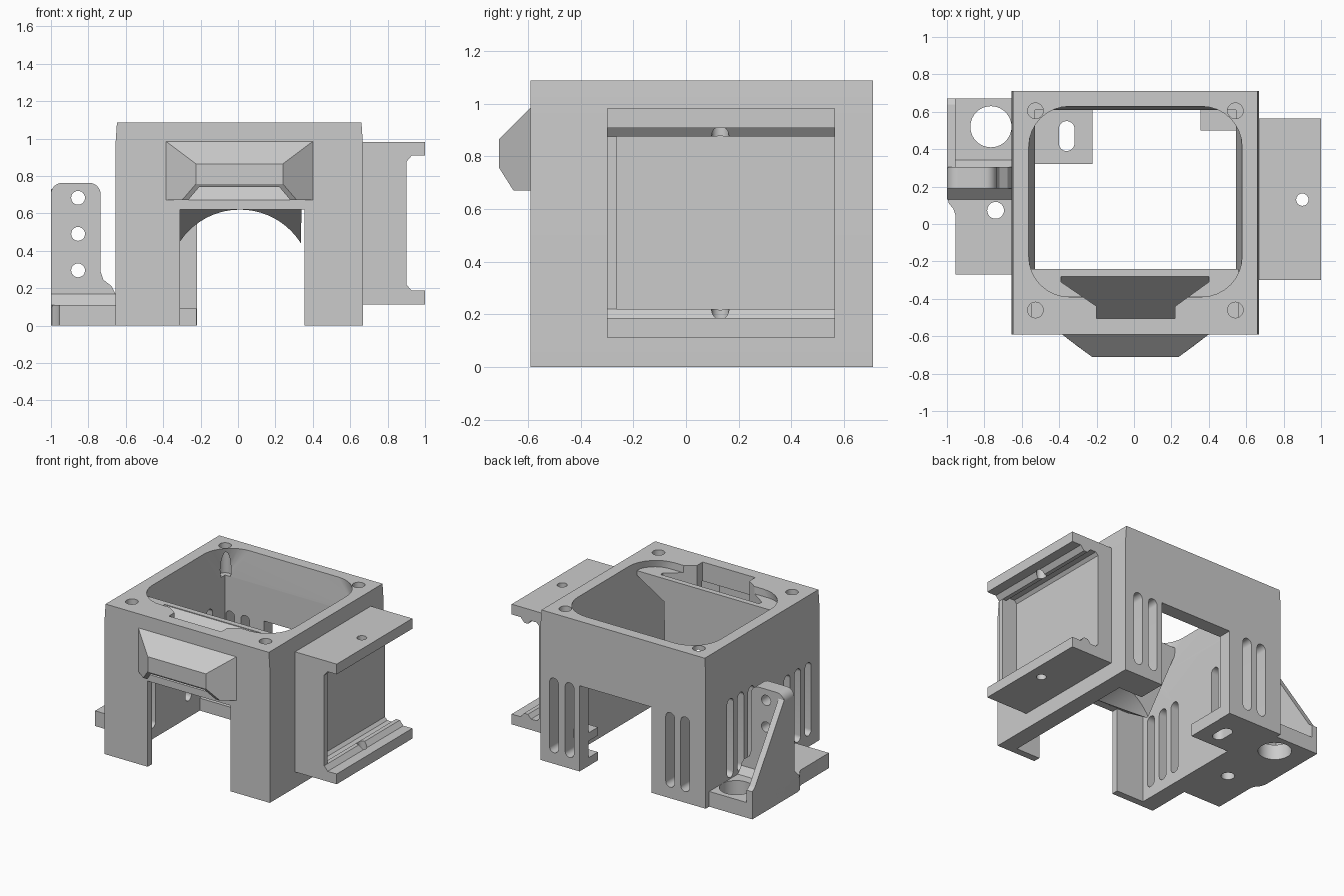
import bpy, bmesh, math

old = bpy.data.objects.get("Cube")
if old:
    bpy.data.objects.remove(old, do_unlink=True)

grey = bpy.data.materials.new("plain_grey")
grey.use_nodes = True
colour = (0.6, 0.6, 0.6, 1)
grey.diffuse_color = colour
grey.node_tree.nodes["Principled BSDF"].inputs["Base Color"].default_value = colour


def finish(name, bm):
    bmesh.ops.recalc_face_normals(bm, faces=bm.faces)
    mesh = bpy.data.meshes.new(name)
    bm.to_mesh(mesh)
    bm.free()
    mesh.materials.append(grey)
    ob = bpy.data.objects.new(name, mesh)
    bpy.context.collection.objects.link(ob)
    return ob


def prism(name, axis, pts, a, b, low=None):
    """Extrude a profile along an axis from a to b; low(u, v) can slope the start."""
    place = {"x": lambda u, v, t: (t, u, v),
             "y": lambda u, v, t: (u, t, v),
             "z": lambda u, v, t: (u, v, t)}[axis]
    bm = bmesh.new()
    start = [bm.verts.new(place(u, v, low(u, v) if low else a)) for u, v in pts]
    end = [bm.verts.new(place(u, v, b)) for u, v in pts]
    bm.faces.new(start)
    bm.faces.new(end)
    n = len(pts)
    for i in range(n):
        j = (i + 1) % n
        bm.faces.new((start[i], start[j], end[j], end[i]))
    return finish(name, bm)


def hull(name, points):
    """Convex solid around a handful of points."""
    bm = bmesh.new()
    for p in points:
        bm.verts.new(p)
    bmesh.ops.convex_hull(bm, input=bm.verts)
    bmesh.ops.dissolve_limit(bm, angle_limit=.02, verts=bm.verts, edges=bm.edges)
    return finish(name, bm)


def rounded(u0, u1, v0, v1, r, n=8):
    """Rounded rectangle profile."""
    pts = []
    corners = ((u1 - r, v1 - r), (u0 + r, v1 - r), (u0 + r, v0 + r), (u1 - r, v0 + r))
    for k, (cu, cv) in enumerate(corners):
        for i in range(n + 1):
            t = (k + i / n) * math.pi / 2
            pts.append((cu + r * math.cos(t), cv + r * math.sin(t)))
    return pts


def rect(u0, u1, v0, v1):
    return [(u0, v0), (u1, v0), (u1, v1), (u0, v1)]


def circle(u, v, r, n=32):
    return [(u + r * math.cos(i * math.tau / n), v + r * math.sin(i * math.tau / n))
            for i in range(n)]


def subtract(ob, cutter):
    cutter.hide_render = True
    mod = ob.modifiers.new("cut", "BOOLEAN")
    mod.operation = "DIFFERENCE"
    mod.solver = "EXACT"
    mod.object = cutter
    bpy.context.view_layer.objects.active = ob
    bpy.ops.object.modifier_apply(modifier=mod.name)
    bpy.data.objects.remove(cutter, do_unlink=True)


def cut(ob, axis, pts, a, b, low=None):
    subtract(ob, prism("cutter", axis, pts, a, b, low))


# Housing shell: cavity, top opening blending to a square, front and back doorways
housing = prism("housing", "y", [(-.655, 0), (.668, 0), (.668, .97), (.66, 1.087),
                                 (-.647, 1.087), (-.655, .97)], -.59, .71)
cut(housing, "z", rect(-.53, .545, -.54, .61), -.1, .9)
flare = [(x, y, 1.1) for x, y in rounded(-.565, .58, -.39, .63, .23)]
flare += [(x, y, .86) for x, y in rect(-.529, .544, -.38, .609)]
subtract(housing, hull("cutter", flare))
cut(housing, "y", rect(-.31, .355, -.1, .62), -.7, -.5)
cut(housing, "y", rect(-.22, .355, -.1, .62), .5, .8)

# Screw holes in the rim
for x in (-.527, .542):
    for y in (-.46, .605):
        cut(housing, "z", circle(x, y, .042, 24), .87, 1.2)

# Vent slots in the back legs and the side wall
for x in (.56, .435, -.37, -.49):
    cut(housing, "y", rounded(x - .035, x + .035, .08, .62, .0349), .55, .8)
for ys, z0, z1 in (((.43, .31, .19), .12, .69), ((-.22, -.34, -.46), .08, .61)):
    for y in ys:
        cut(housing, "x", rounded(y - .035, y + .035, z0, z1, .0349), -.7, -.5)

# Funnel-shaped baffle behind the front wall, sloped and arched underneath
baffle = prism("air_baffle", "y", [(-.55, 1.035), (-.55, .98), (-.31, .4), (.335, .4),
                                   (.345, .87), (.56, 1.0), (.56, 1.035)], -.55, -.24)
cut(baffle, "x", [(-.7, .3), (-.2, .3), (-.2, .393), (-.7, .727)], -.6, .6)
cut(baffle, "y", circle(.01, .234, .386, 64), -.7, 0)

# Front hood: hollow, tapered, open along its lower front
shell = []
inside = []
for edge, tip, foot in ((.4, .24, .315), (-.385, -.225, -.3)):
    shell += [(edge, -.57, .985), (edge, -.57, .67), (edge, -.59, .985),
              (edge, -.59, .67), (tip, -.71, .865), (tip, -.71, .757),
              (foot, -.655, .67)]
    inside += [(edge * .92, y, z) for y in (-.5, -.59) for z in (.65, .955)]
    inside += [(tip * .92, -.7, z) for z in (.65, .845)]
hood = hull("front_hood", shell)
subtract(hood, hull("cutter", inside))

# Intake sunk through the rim as a ramp, then out through the front wall
intake = [(-.39, -.28), (.4, -.28), (.4, -.31), (.22, -.44),
          (.22, -.505), (-.2, -.505), (-.2, -.44), (-.39, -.31)]
duct = [(-.6, .66), (-.495, .775), (-.495, .95), (-.6, .95)]
for part in (housing, baffle):
    cut(part, "z", intake, .7, 1.2, low=lambda x, y: 1.03 + (y + .28) * 1.2)
    cut(part, "x", duct, -.35, .365)

# Side rail: channel with ridged flanges and a closed front end
half = [(.66, .113), (1, .113), (1, .187), (.928, .187), (.9, .22), (.87, .22),
        (.845, .192), (.8, .192), (.78, .212)]
channel = half + [(x, 1.095 - z) for x, z in reversed(half)]
rail = prism("side_rail", "y", channel, -.30, .565)
cut(rail, "z", circle(.9, .13, .033, 24), 0, 1.2)
prism("rail_end_wall", "y", rect(.66, .9, .15, .94), -.30, -.263)

# Base plate of the side mount, running through the wall
outline = [(-.64, -.27), (-.955, -.27), (-.955, .05), (-.965, .08), (-.99, .11),
           (-1, .15), (-1, .67), (-.64, .67)]
base = prism("mount_base", "z", outline, 0, .11)
cut(base, "z", circle(-.765, .52, .11, 40), -.1, .3)
cut(base, "z", circle(-.74, .073, .045, 24), -.1, .3)
inner = prism("inner_plate", "z", rect(-.54, -.222, .32, .62), 0, .09)
cut(inner, "z", rounded(-.402, -.318, .39, .55, .0418), -.1, .3)

# Upright arm with three holes, flared foot and side brace
arm = prism("mount_arm", "y", rounded(-1, -.735, .05, .763, .06), .19, .305)
foot_top = [(-1, .09), (-.655, .09), (-.655, .17), (-.675, .21), (-.72, .245),
            (-.735, .29), (-1, .29)]
foot = prism("arm_foot", "y", foot_top, .19, .305)
for part in (arm, foot):
    for z in (.295, .49, .683):
        cut(part, "y", circle(-.855, z, .037, 24), 0, .6)
prism("foot_slope", "x", [(.13, .1), (.35, .1), (.305, .16), (.25, .17), (.19, .17),
                          (.13, .11)], -1, -.655)
prism("arm_brace", "x", [(.3, 0), (.67, 0), (.67, .2), (.64, .22), (.3, .73)], -1, -.955)

# Small clip lips inside the back leg
for z in (0, .18):
    prism("clip_lip", "z", rect(.355, .55, .5, .615), z, z + .06)

# Smooth the curved walls, keep edges crisp
bpy.ops.object.select_all(action="DESELECT")
for ob in (housing, baffle, rail, base, inner, arm, foot):
    ob.select_set(True)
bpy.context.view_layer.objects.active = housing
bpy.ops.object.shade_smooth_by_angle(angle=math.radians(25))
